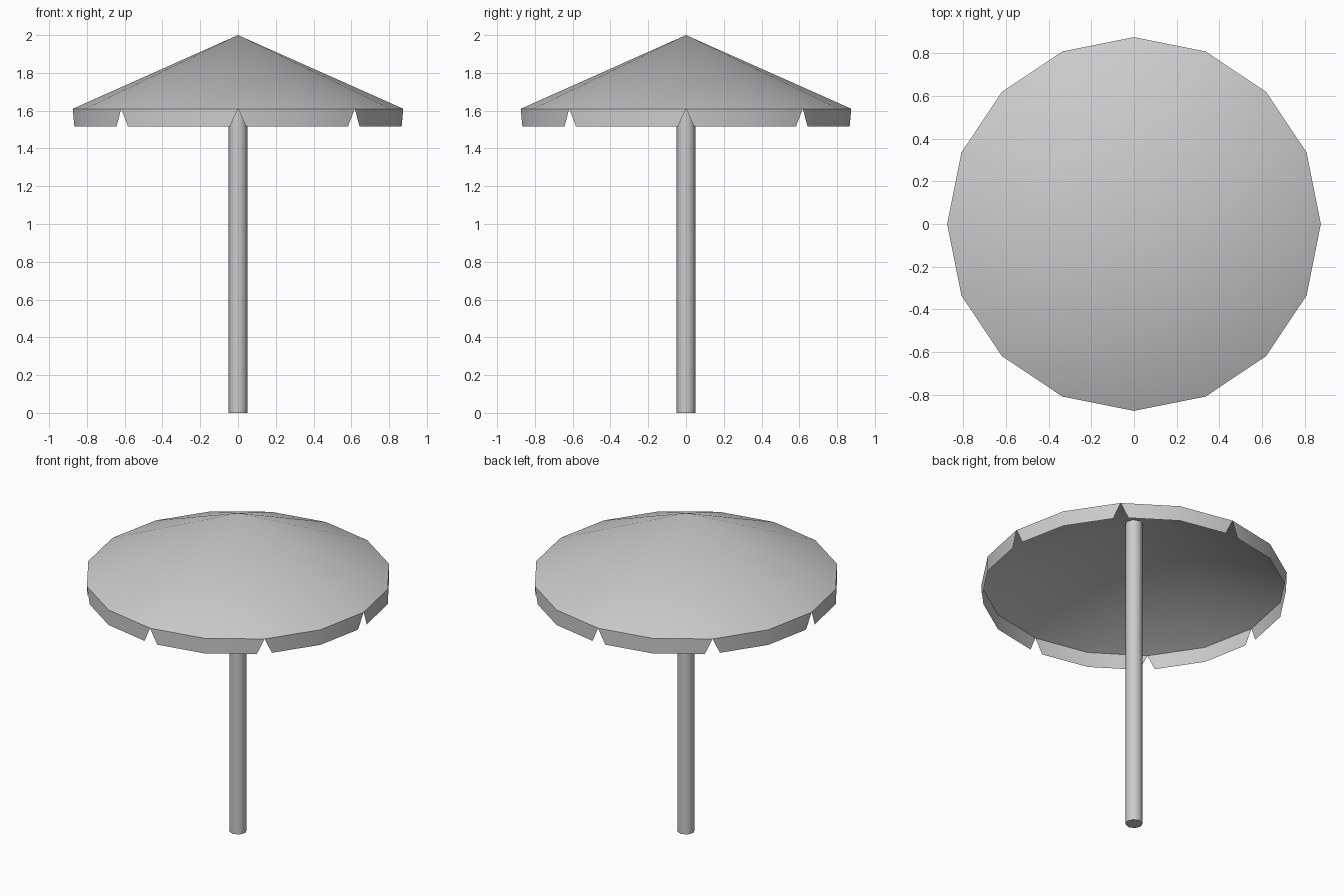
import bpy, bmesh, math
from mathutils import Vector

cube = bpy.data.objects.get("Cube")
if cube:
    bpy.data.objects.remove(cube, do_unlink=True)

SIDES, RADIUS = 16, 0.875
APEX_Z, RIM_Z, HEM_Z = 2.0, 1.61, 1.515
NOTCH = 0.13                      # share of one side cut away at a notch
POLE_SIDES, POLE_RADIUS = 8, 0.05

grey = bpy.data.materials.new("plain_grey")
grey.use_nodes = True
grey.diffuse_color = (0.6, 0.6, 0.6, 1)
grey.node_tree.nodes["Principled BSDF"].inputs["Base Color"].default_value = (0.6, 0.6, 0.6, 1)


def ring(sides, radius, z):
    steps = [math.tau * i / sides for i in range(sides)]
    return [Vector((radius * math.cos(a), radius * math.sin(a), z)) for a in steps]


def finish(bm, name):
    mesh = bpy.data.meshes.new(name)
    bm.to_mesh(mesh)
    bm.free()
    mesh.materials.append(grey)
    obj = bpy.data.objects.new(name, mesh)
    bpy.context.collection.objects.link(obj)
    bpy.ops.object.select_all(action="DESELECT")
    obj.select_set(True)
    bpy.context.view_layer.objects.active = obj
    bpy.ops.object.shade_smooth_by_angle(angle=math.radians(55))
    return obj


# Canopy: a shallow cone with a hanging valance, notched at every second corner
bm = bmesh.new()
apex = bm.verts.new((0, 0, APEX_Z))
rim = [bm.verts.new(p) for p in ring(SIDES, RADIUS, RIM_Z)]
hem = ring(SIDES, RADIUS, HEM_Z)
for i in range(SIDES):
    bm.faces.new((apex, rim[i], rim[(i + 1) % SIDES]))
for i in range(0, SIDES, 2):
    j, k = i + 1, (i + 2) % SIDES
    start = bm.verts.new(hem[i].lerp(hem[j], NOTCH))
    middle = bm.verts.new(hem[j])
    end = bm.verts.new(hem[k].lerp(hem[j], NOTCH))
    bm.faces.new((rim[i], start, middle, rim[j]))
    bm.faces.new((rim[j], middle, end, rim[k]))
finish(bm, "canopy")

# Pole: runs from the ground up into the peak of the canopy
bm = bmesh.new()
foot = [bm.verts.new(p) for p in ring(POLE_SIDES, POLE_RADIUS, 0)]
head = [bm.verts.new(p) for p in ring(POLE_SIDES, POLE_RADIUS, 1.975)]
bm.faces.new(list(reversed(foot)))
bm.faces.new(head)
for i in range(POLE_SIDES):
    j = (i + 1) % POLE_SIDES
    bm.faces.new((foot[i], foot[j], head[j], head[i]))
finish(bm, "pole")
